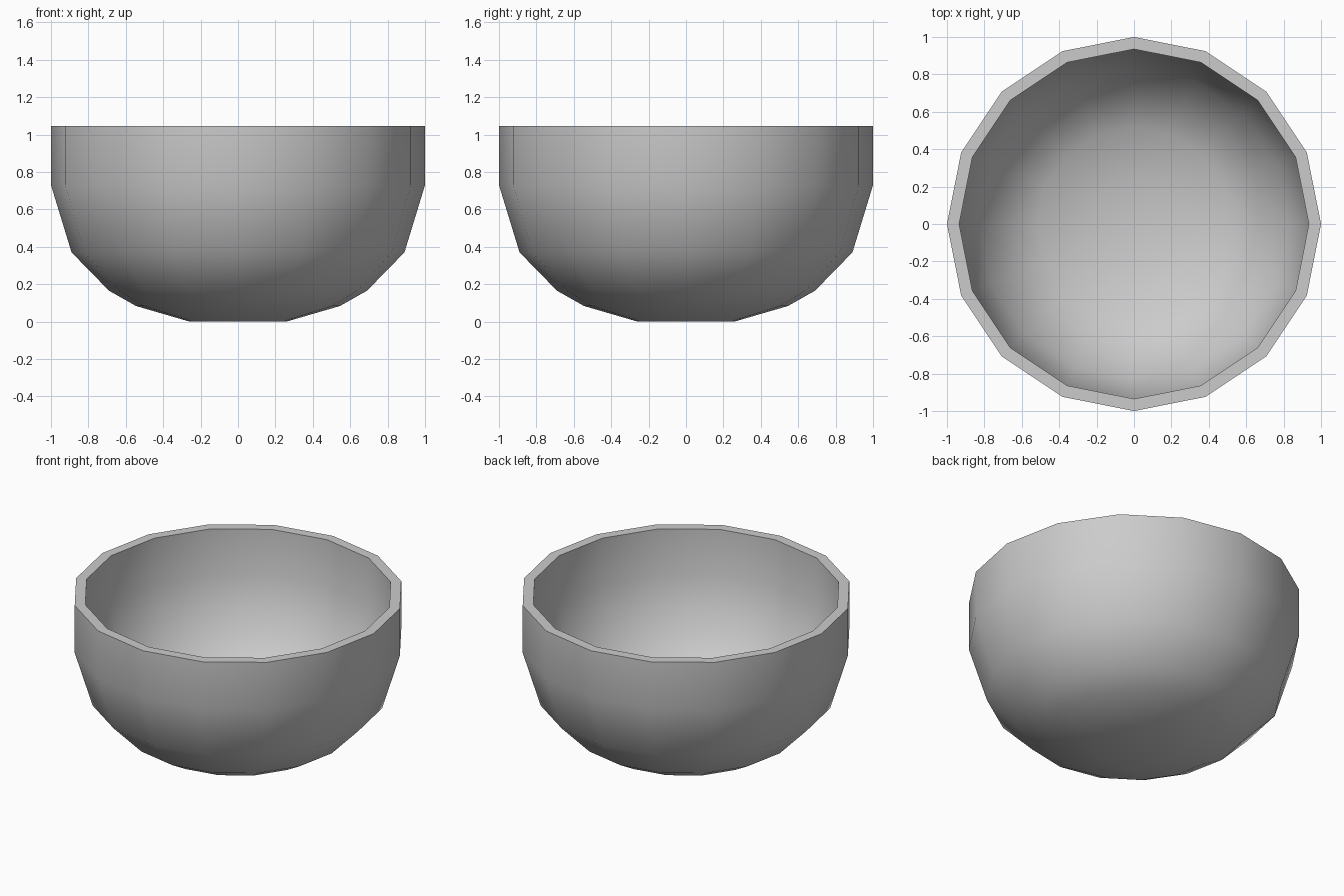
import bpy
import bmesh
from math import cos, sin, tau

cube = bpy.data.objects.get("Cube")
if cube:
    bpy.data.objects.remove(cube, do_unlink=True)

SIDES = 16
# Outer wall from rim to foot, then the inner wall from rim to floor: (radius, height)
outer = [(1.0, 1.045), (1.0, 0.73), (0.89, 0.37), (0.69, 0.165), (0.545, 0.083), (0.26, 0.0)]
inner = [(0.935, 1.045), (0.935, 0.74), (0.83, 0.405), (0.645, 0.215), (0.52, 0.147), (0.25, 0.067)]


def ring(bm, radius, height):
    return [bm.verts.new((radius * cos(tau * i / SIDES), radius * sin(tau * i / SIDES), height))
            for i in range(SIDES)]


# Walls, rim and the two flat bottoms
bm = bmesh.new()
rings = [ring(bm, r, z) for r, z in outer[::-1] + inner]
for low, high in zip(rings, rings[1:]):
    for i in range(SIDES):
        j = (i + 1) % SIDES
        bm.faces.new((low[i], low[j], high[j], high[i]))
bm.faces.new(rings[0][::-1])
bm.faces.new(rings[-1])
bmesh.ops.recalc_face_normals(bm, faces=bm.faces)

mesh = bpy.data.meshes.new("bowl")
bm.to_mesh(mesh)
bm.free()
bowl = bpy.data.objects.new("bowl", mesh)
bpy.context.collection.objects.link(bowl)

# One plain grey
grey = bpy.data.materials.new("light grey")
grey.use_nodes = True
colour = (0.6, 0.6, 0.6, 1.0)
grey.diffuse_color = colour
grey.node_tree.nodes["Principled BSDF"].inputs["Base Color"].default_value = colour
mesh.materials.append(grey)

# Smooth walls with a sharp rim
bpy.ops.object.select_all(action="DESELECT")
bowl.select_set(True)
bpy.context.view_layer.objects.active = bowl
bpy.ops.object.shade_smooth_by_angle(angle=0.8)
